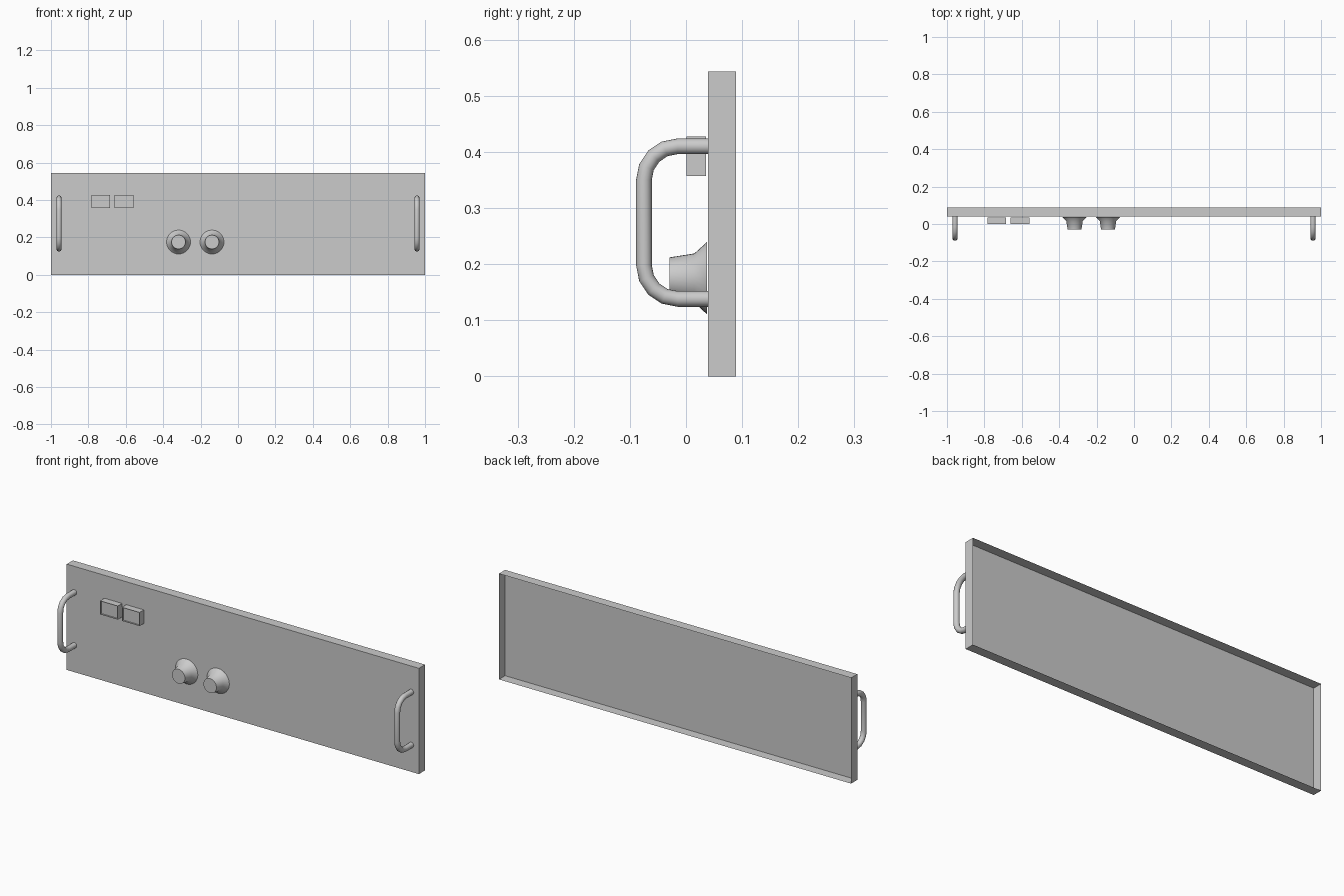
import bpy, bmesh, math
from mathutils import Vector

if "Cube" in bpy.data.objects:
    bpy.data.objects.remove(bpy.data.objects["Cube"])


def make_object(name, bm, smooth=False):
    bmesh.ops.recalc_face_normals(bm, faces=bm.faces)
    mesh = bpy.data.meshes.new(name)
    bm.to_mesh(mesh)
    bm.free()
    ob = bpy.data.objects.new(name, mesh)
    bpy.context.collection.objects.link(ob)
    if smooth:
        bpy.ops.object.select_all(action='DESELECT')
        ob.select_set(True)
        bpy.context.view_layer.objects.active = ob
        bpy.ops.object.shade_smooth_by_angle(angle=math.radians(35))
    return ob


def box_bmesh(x0, x1, y0, y1, z0, z1):
    bm = bmesh.new()
    bmesh.ops.create_cube(bm, size=1)
    for v in bm.verts:
        v.co = Vector((x1 if v.co.x > 0 else x0,
                       y1 if v.co.y > 0 else y0,
                       z1 if v.co.z > 0 else z0))
    bm.normal_update()
    return bm


def face_toward(bm, y_sign):
    return [f for f in bm.faces if f.normal.y * y_sign > 0.9]


def loft(bm, rings):
    for a, b in zip(rings, rings[1:]):
        n = len(a)
        for i in range(n):
            bm.faces.new((a[i], a[(i + 1) % n], b[(i + 1) % n], b[i]))
    bm.faces.new(rings[0])
    bm.faces.new(rings[-1])


# Panel: thin folded sheet, open at the back
bm = box_bmesh(-1, 1, 0.039, 0.089, 0, 0.543)
bmesh.ops.delete(bm, geom=face_toward(bm, 1), context='FACES')
make_object("front_panel", bm)


# Push buttons with a shallow recessed face
def button(name, x):
    bm = box_bmesh(x - 0.05, x + 0.05, 0.001, 0.036, 0.357, 0.427)
    front = face_toward(bm, -1)
    bmesh.ops.inset_region(bm, faces=front, thickness=0.003)
    inner = bmesh.ops.extrude_face_region(bm, geom=front)
    bmesh.ops.delete(bm, geom=front, context='FACES_ONLY')
    bmesh.ops.translate(bm, vec=(0, 0.008, 0),
                        verts=[g for g in inner["geom"] if isinstance(g, bmesh.types.BMVert)])
    make_object(name, bm)


button("button_left", -0.734)
button("button_right", -0.61)


# Turned knobs with a flared skirt
def knob(name, x, z=0.175, sides=32):
    bm = bmesh.new()
    rings = []
    for r, y in ((0.064, 0.037), (0.044, 0.015), (0.037, -0.029)):
        rings.append([bm.verts.new((x + r * math.cos(2 * math.pi * i / sides), y,
                                    z + r * math.sin(2 * math.pi * i / sides)))
                      for i in range(sides)])
    loft(bm, rings)
    make_object(name, bm, True)


knob("knob_left", -0.318)
knob("knob_right", -0.139)


# Handles: round bar swept along a U path in the YZ plane
def handle(name, x, radius=0.014, sides=16):
    path = [(0.039, 0.41, 90)]
    for cz, start in ((0.35, 90), (0.198, 180)):
        for k in range(5):
            deg = start + k * 22.5
            a = math.radians(deg)
            path.append((-0.015 + 0.06 * math.cos(a), cz + 0.06 * math.sin(a), deg))
    path.append((0.039, 0.138, 270))
    bm = bmesh.new()
    rings = []
    for y, z, deg in path:
        out = Vector((0, math.cos(math.radians(deg)), math.sin(math.radians(deg))))
        rings.append([bm.verts.new(Vector((x, y, z))
                                   + Vector((1, 0, 0)) * radius * math.cos(2 * math.pi * i / sides)
                                   + out * radius * math.sin(2 * math.pi * i / sides))
                      for i in range(sides)])
    loft(bm, rings)
    make_object(name, bm, True)


for side, x in (("left", -0.957), ("right", 0.957)):
    handle("handle_" + side, x)
